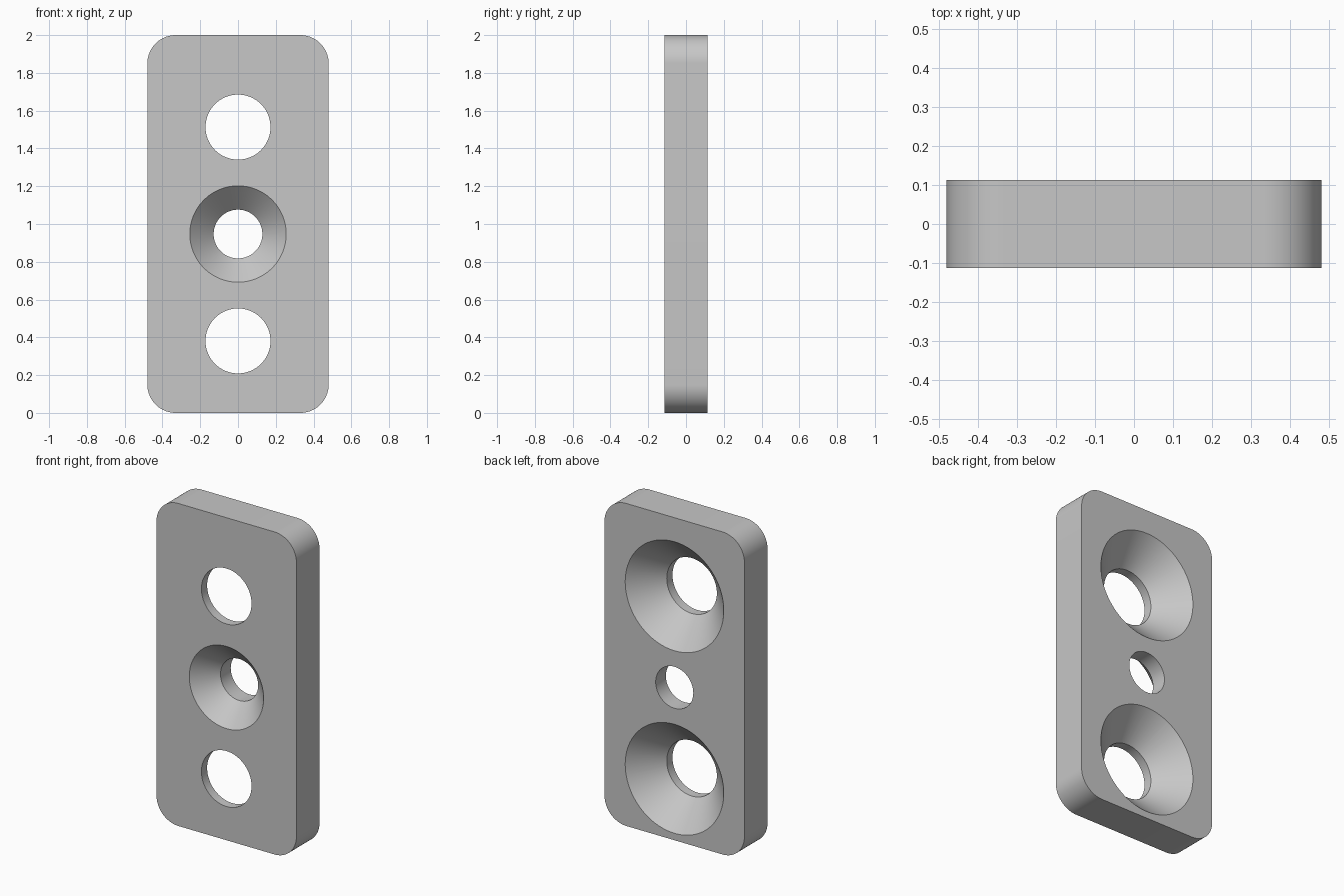
import bpy, bmesh
from math import cos, sin, pi, radians

HALF_W, HALF_T, HEIGHT, CORNER = 0.48, 0.113, 2.0, 0.15
MID_Z = 0.947

cube = bpy.data.objects.get("Cube")
if cube:
    bpy.data.objects.remove(cube, do_unlink=True)

grey = bpy.data.materials.new("plain grey")
grey.use_nodes = True
colour = (0.57, 0.57, 0.57, 1)
grey.diffuse_color = colour
grey.node_tree.nodes["Principled BSDF"].inputs["Base Color"].default_value = colour


def make_object(name, bm):
    bmesh.ops.recalc_face_normals(bm, faces=bm.faces[:])
    mesh = bpy.data.meshes.new(name)
    bm.to_mesh(mesh)
    bm.free()
    mesh.materials.append(grey)
    obj = bpy.data.objects.new(name, mesh)
    bpy.context.collection.objects.link(obj)
    return obj


def rounded_plate(name, steps=20):
    """Rounded rectangle in XZ, extruded through the thickness."""
    bm = bmesh.new()
    verts = []
    for quarter, (sx, sz) in enumerate([(1, 1), (-1, 1), (-1, -1), (1, -1)]):
        cx = sx * (HALF_W - CORNER)
        cz = HEIGHT / 2 + sz * (HEIGHT / 2 - CORNER)
        for i in range(steps + 1):
            a = (quarter + i / steps) * pi / 2
            verts.append(bm.verts.new((cx + CORNER * cos(a), -HALF_T, cz + CORNER * sin(a))))
    face = bm.faces.new(verts)
    extruded = bmesh.ops.extrude_face_region(bm, geom=[face])["geom"]
    moved = [g for g in extruded if isinstance(g, bmesh.types.BMVert)]
    bmesh.ops.translate(bm, verts=moved, vec=(0, 2 * HALF_T, 0))
    return make_object(name, bm)


def countersink_cutter(name, z, hole_r, sink_r, depth, side, segments=96):
    """Straight bore with a cone opening on one side (-1 front, 1 back)."""
    over = 0.02
    flare = over * (sink_r - hole_r) / depth
    profile = [(-HALF_T - over, hole_r), (HALF_T - depth, hole_r),
               (HALF_T + over, sink_r + flare)]
    bm = bmesh.new()
    rings = []
    for y, r in profile:
        rings.append([bm.verts.new((r * cos(2 * pi * i / segments), side * y,
                                    z + r * sin(2 * pi * i / segments)))
                      for i in range(segments)])
    for a, b in zip(rings, rings[1:]):
        for i in range(segments):
            j = (i + 1) % segments
            bm.faces.new((a[i], a[j], b[j], b[i]))
    bm.faces.new(rings[0])
    bm.faces.new(rings[-1])
    return make_object(name, bm)


plate = rounded_plate("mounting_plate")

# Centre hole opens to the front, the outer two open to the back
cutters = [countersink_cutter("centre_cutter", MID_Z, 0.129, 0.255, 0.126, -1)]
for label, offset in (("upper", 0.566), ("lower", -0.566)):
    cutters.append(countersink_cutter(label + "_cutter", MID_Z + offset, 0.172, 0.338, 0.17, 1))

bpy.ops.object.select_all(action='DESELECT')
plate.select_set(True)
bpy.context.view_layer.objects.active = plate
for cutter in cutters:
    cutter.hide_render = True
    mod = plate.modifiers.new("hole", 'BOOLEAN')
    mod.operation = 'DIFFERENCE'
    mod.solver = 'EXACT'
    mod.object = cutter
    bpy.ops.object.modifier_apply(modifier=mod.name)
for cutter in cutters:
    bpy.data.objects.remove(cutter, do_unlink=True)

# Smooth bores and corners, crisp rims
bpy.ops.object.shade_smooth_by_angle(angle=radians(30))
